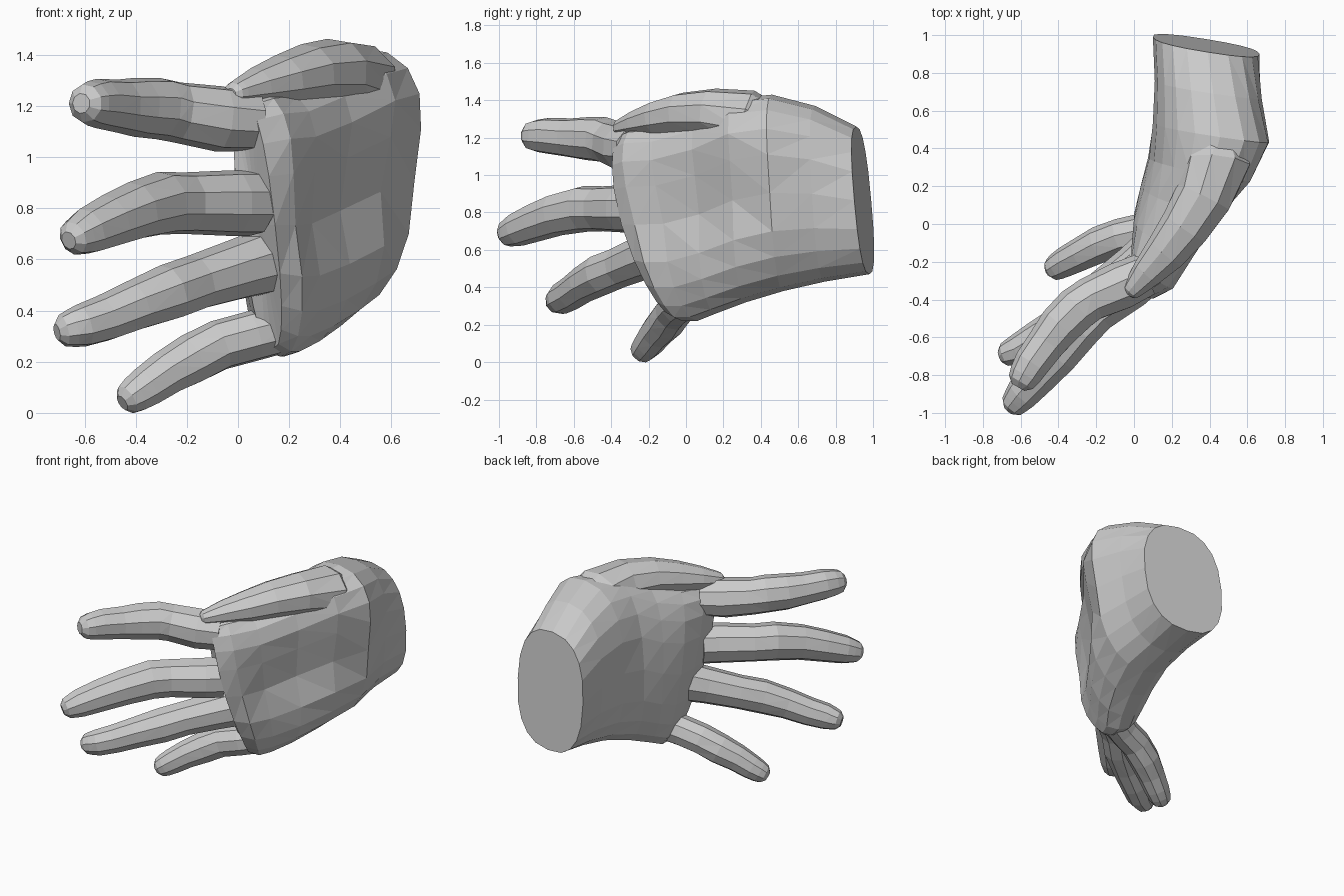
import bpy, bmesh
from math import sin, cos, pi, copysign
from mathutils import Vector


def loft(name, rings):
    """Skin a list of equal-length rings and close both ends."""
    bm = bmesh.new()
    rows = [[bm.verts.new(p) for p in ring] for ring in rings]
    n = len(rows[0])
    for a, b in zip(rows, rows[1:]):
        for i in range(n):
            bm.faces.new((a[i], a[(i + 1) % n], b[(i + 1) % n], b[i]))
    for row in (rows[0], rows[-1]):
        hub = bm.verts.new(sum((v.co for v in row), Vector()) / n)
        for i in range(n):
            bm.faces.new((row[i], row[(i + 1) % n], hub))
    bmesh.ops.triangulate(bm, faces=[f for f in bm.faces if len(f.verts) == 4])
    bmesh.ops.recalc_face_normals(bm, faces=bm.faces)
    mesh = bpy.data.meshes.new(name)
    bm.to_mesh(mesh)
    bm.free()
    obj = bpy.data.objects.new(name, mesh)
    bpy.context.collection.objects.link(obj)


def digit(name, path, sides=9, flat=1.0):
    """Tube along (x, y, z, radius) points with a rounded tip at the last one."""
    pts = [Vector(p[:3]) for p in path]
    rad = [p[3] for p in path]
    tip = (pts[-1] - pts[-2]).normalized()
    r = rad[-1]
    for along, scale in ((0.5, 0.85), (0.85, 0.45)):
        pts.append(Vector(path[-1][:3]) + tip * r * along)
        rad.append(r * scale)
    rings = []
    for i, p in enumerate(pts):
        t = (pts[min(i + 1, len(pts) - 1)] - pts[max(i - 1, 0)]).normalized()
        side = t.cross(Vector((0, 0, 1))).normalized()
        up = side.cross(t)
        rings.append([p + (side * cos(a) * flat + up * sin(a)) * rad[i]
                      for a in (2 * pi * k / sides for k in range(sides))])
    loft(name, rings)


def palm_ring(yt, yb, zt, zb, bt, pt, bb, pb, skew, dent, bow, n=20):
    """Rounded section between a top and bottom edge, hollowed on the palm side."""
    ring = []
    for k in range(n):
        a = 2 * pi * k / n
        c, s = (copysign(abs(v) ** 0.8, v) for v in (cos(a), sin(a)))
        t = (1 + s) / 2
        back, front = bb + (bt - bb) * t, pb + (pt - pb) * t
        off = c * (front - back) / 2
        if c > 0:
            off -= dent * max(0, 1 - abs(s - 0.1) * 1.6)
        ring.append(((back + front) / 2 + off,
                     yb + (yt - yb) * t + skew * off - bow * (1 - s * s),
                     zb + (zt - zb) * t))
    return ring


# Palm, from the wrist cut to the knuckles:
# y top/bottom, z top/bottom, back and palm x at top, then at bottom,
# skew, hollow, forward bow
palm = [
    (0.91, 0.98, 1.26, 0.47, 0.11, 0.67, 0.09, 0.66, -0.16, 0.0, 0.0),
    (0.69, 0.74, 1.37, 0.43, 0.12, 0.72, 0.10, 0.63, -0.15, 0.01, 0.0),
    (0.46, 0.52, 1.43, 0.38, 0.12, 0.79, 0.08, 0.64, -0.15, 0.03, 0.0),
    (0.26, 0.32, 1.41, 0.32, 0.12, 0.69, 0.04, 0.56, -0.2, 0.08, 0.0),
    (0.08, 0.16, 1.32, 0.26, 0.05, 0.50, 0.02, 0.45, -0.35, 0.09, 0.0),
    (-0.12, 0.06, 1.26, 0.22, -0.02, 0.34, 0.02, 0.34, -0.6, 0.06, 0.02),
    (-0.27, -0.02, 1.25, 0.22, -0.05, 0.22, 0.05, 0.28, -0.8, 0.03, 0.05),
    (-0.35, -0.08, 1.22, 0.25, -0.05, 0.09, 0.07, 0.20, -0.9, 0.0, 0.07),
]
loft("palm", [palm_ring(*s) for s in palm])

# Fingers, base to tip: x, y, z, radius
digit("index_finger", [
    (0.06, -0.27, 1.14, 0.12), (-0.07, -0.33, 1.15, 0.13), (-0.23, -0.40, 1.175, 0.12),
    (-0.30, -0.45, 1.19, 0.122), (-0.39, -0.54, 1.195, 0.117), (-0.46, -0.63, 1.20, 0.105),
    (-0.54, -0.74, 1.21, 0.098), (-0.575, -0.80, 1.21, 0.088)])
digit("middle_finger", [
    (0.06, -0.26, 0.82, 0.13), (-0.02, -0.33, 0.82, 0.13), (-0.20, -0.46, 0.82, 0.122),
    (-0.29, -0.55, 0.82, 0.125), (-0.40, -0.69, 0.79, 0.115), (-0.50, -0.80, 0.75, 0.105),
    (-0.59, -0.90, 0.71, 0.092), (-0.62, -0.935, 0.695, 0.08)])
digit("ring_finger", [
    (0.10, -0.15, 0.59, 0.13), (0.00, -0.23, 0.56, 0.12), (-0.16, -0.35, 0.51, 0.11),
    (-0.27, -0.45, 0.47, 0.112), (-0.40, -0.54, 0.42, 0.10), (-0.52, -0.61, 0.37, 0.092),
    (-0.61, -0.665, 0.34, 0.085), (-0.65, -0.68, 0.33, 0.075)])
digit("little_finger", [
    (0.17, 0.00, 0.33, 0.10), (0.06, -0.04, 0.30, 0.10), (-0.07, -0.07, 0.265, 0.10),
    (-0.18, -0.11, 0.21, 0.10), (-0.28, -0.16, 0.155, 0.09), (-0.36, -0.20, 0.10, 0.082),
    (-0.405, -0.225, 0.07, 0.073)])

# Thumb folded along the top of the hand
digit("thumb", [
    (0.41, 0.52, 1.22, 0.12), (0.44, 0.32, 1.30, 0.16), (0.37, 0.14, 1.33, 0.135),
    (0.27, -0.02, 1.325, 0.118), (0.17, -0.15, 1.30, 0.10), (0.07, -0.26, 1.275, 0.075),
    (0.00, -0.34, 1.255, 0.05)], flat=1.15)
